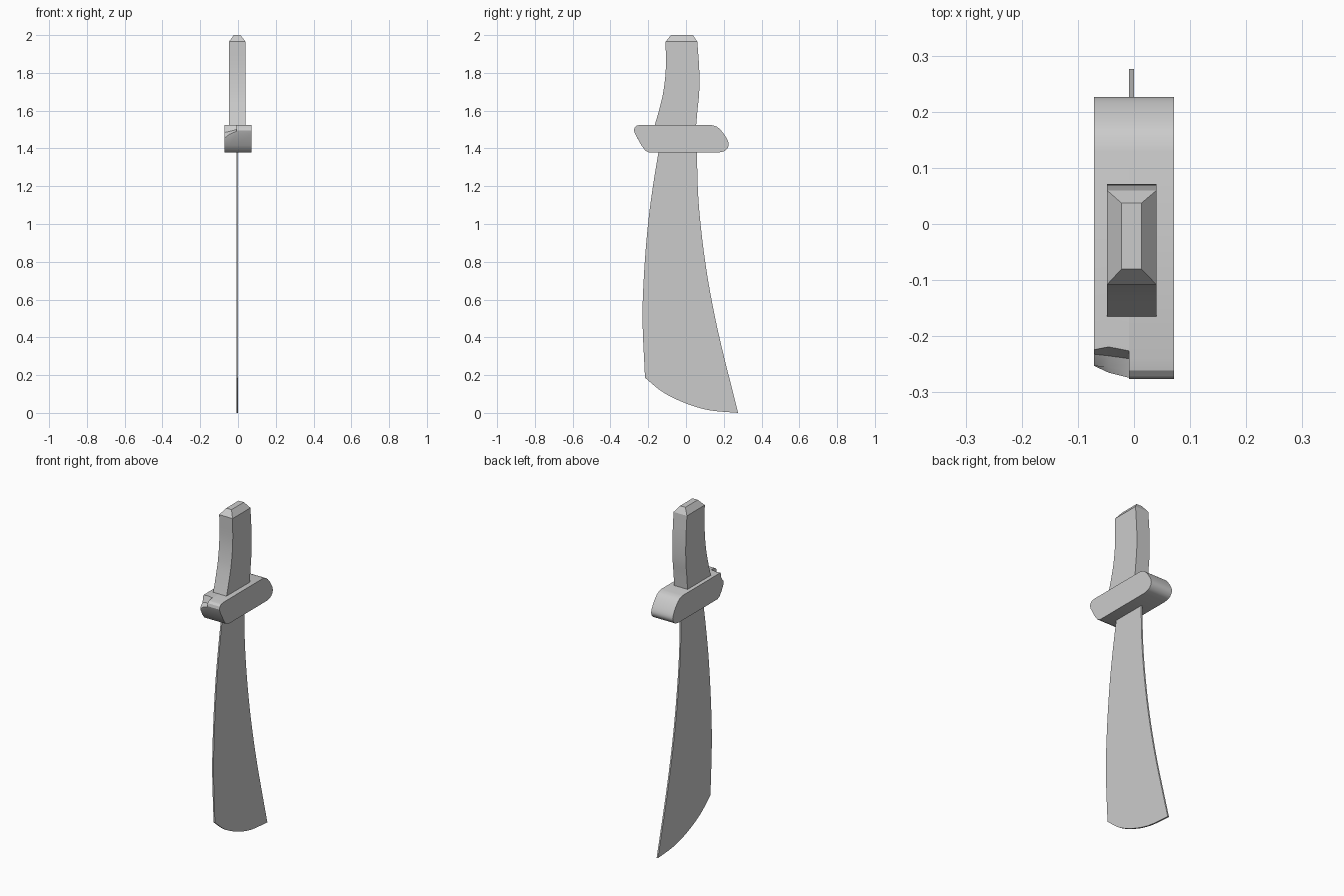
import bpy, bmesh
from mathutils import Vector

if "Cube" in bpy.data.objects:
    bpy.data.objects.remove(bpy.data.objects["Cube"])


def smooth_curve(pts, steps=5):
    """Catmull-Rom interpolation through open 2D points."""
    p = [Vector(q) for q in pts]
    p = [2 * p[0] - p[1]] + p + [2 * p[-1] - p[-2]]
    out = []
    for a, b, c, d in zip(p, p[1:], p[2:], p[3:]):
        for i in range(steps):
            t = i / steps
            out.append(0.5 * (2 * b + (c - a) * t + (2 * a - 5 * b + 4 * c - d) * t * t
                              + (3 * b - a - 3 * c + d) * t ** 3))
    return out + [p[-2]]


def loft(name, sections):
    """Skin equal-length closed rings and cap both ends."""
    bm = bmesh.new()
    rings = [[bm.verts.new(co) for co in s] for s in sections]
    for r, s in zip(rings, rings[1:]):
        for i in range(len(r)):
            j = (i + 1) % len(r)
            bm.faces.new((r[i], r[j], s[j], s[i]))
    bm.faces.new(rings[0])
    bm.faces.new(rings[-1])
    bmesh.ops.remove_doubles(bm, verts=bm.verts, dist=1e-5)
    bmesh.ops.recalc_face_normals(bm, faces=bm.faces)
    me = bpy.data.meshes.new(name)
    bm.to_mesh(me)
    bm.free()
    ob = bpy.data.objects.new(name, me)
    bpy.context.collection.objects.link(ob)
    bpy.ops.object.select_all(action='DESELECT')
    ob.select_set(True)
    bpy.context.view_layer.objects.active = ob
    bpy.ops.object.shade_smooth_by_angle(angle=0.5)
    return ob


def at_x(x, profile):
    return [(x, y, z) for y, z in profile]


# Blade: thin curved plate
spine = smooth_curve([(-.142, 1.42), (-.146, 1.38), (-.175, 1.2), (-.201, 1.0),
                      (-.222, .74), (-.23, .49), (-.217, .186)])
tip = smooth_curve([(-.217, .186), (-.12, .108), (0, .05), (.125, .014), (.276, 0)])
edge = smooth_curve([(.276, 0), (.186, .36), (.137, .59), (.103, .79),
                     (.077, 1.0), (.063, 1.18), (.058, 1.38), (.058, 1.42)])
blade = spine + tip[1:] + edge[1:]
loft("blade", [at_x(-.009, blade), at_x(0, blade)])

# Guard: rounded bar with a chipped corner on one side
nose = smooth_curve([(.13, 1.525), (.165, 1.514), (.195, 1.484), (.221, 1.442),
                     (.225, 1.412), (.205, 1.387), (.17, 1.378)], 3)
heel = [(-.195, 1.378), (-.215, 1.388), (-.236, 1.416)]
full = [(-.270, 1.478), (-.276, 1.495), (-.272, 1.511), (-.261, 1.521), (-.24, 1.525)]
chip_out = [(-.250, 1.445), (-.253, 1.455), (-.253, 1.463), (-.232, 1.485), (-.224, 1.525)]
chip_mid = [(-.263, 1.465), (-.265, 1.475), (-.255, 1.480), (-.235, 1.490), (-.219, 1.525)]
chip_in = [(-.270, 1.478), (-.274, 1.490), (-.262, 1.494), (-.240, 1.500), (-.226, 1.525)]
loft("guard", [at_x(x, nose + heel + end) for x, end in
               ((-.071, chip_out), (-.045, chip_mid), (-.009, chip_in),
                (-.009, full), (.071, full))])

# Grip: rectangular section following two curves, with a bevelled pommel
front = smooth_curve([(-.168, 1.515), (-.142, 1.605), (-.12, 1.70), (-.107, 1.82), (-.108, 1.965)], 4)
back = smooth_curve([(.053, 1.515), (.061, 1.605), (.07, 1.70), (.07, 1.82), (.06, 1.965)], 4)
rows = [(-.048, .04, f, b) for f, b in zip(front, back)]
rows.append((-.022, .013, Vector((-.08, 2.0)), Vector((.037, 2.0))))
loft("grip", [[(x0, f.x, f.y), (x1, f.x, f.y), (x1, b.x, b.y), (x0, b.x, b.y)]
              for x0, x1, f, b in rows])
